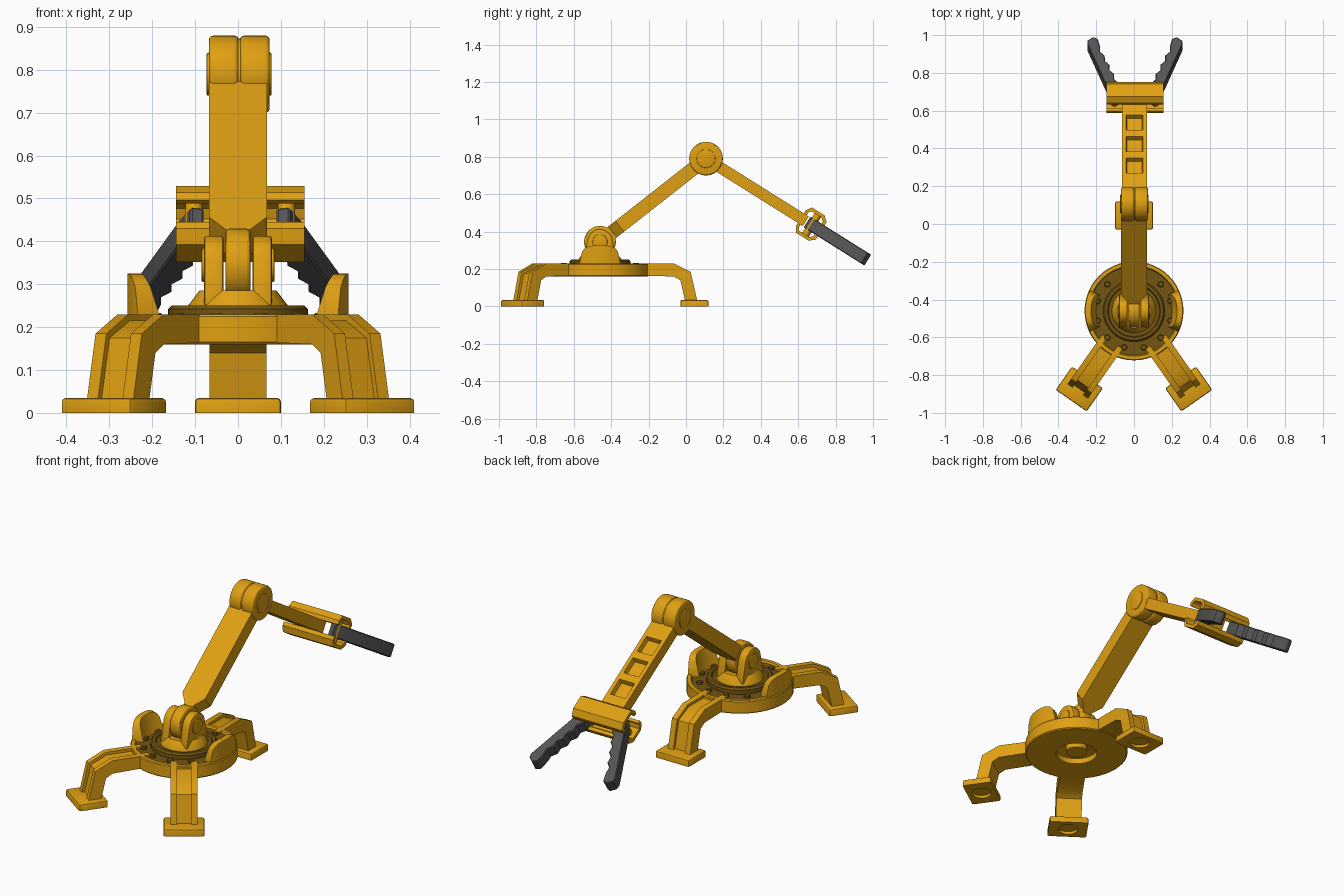
import bpy, bmesh, math
from mathutils import Matrix, Vector

if "Cube" in bpy.data.objects:
    bpy.data.objects.remove(bpy.data.objects["Cube"])


def material(name, rgb):
    m = bpy.data.materials.new(name)
    m.diffuse_color = (*rgb, 1)
    m.use_nodes = True
    m.node_tree.nodes["Principled BSDF"].inputs["Base Color"].default_value = m.diffuse_color
    return m


ORANGE = material("orange paint", (0.74, 0.35, 0.006))
BROWN = material("dark bearing brown", (0.17, 0.09, 0.006))
GREY = material("dark grey rubber", (0.09, 0.09, 0.09))

T = Matrix.Translation
# turns a prism extruded along x with (y, z) profile into one extruded along z with (x, y) profile
FLAT = Matrix(((0, 1, 0, 0), (0, 0, 1, 0), (1, 0, 0, 0), (0, 0, 0, 1)))


def finish(name, bm, mat, matrix=Matrix(), bevel=0.0, segs=2):
    bmesh.ops.recalc_face_normals(bm, faces=bm.faces)
    if bevel:
        edges = [e for e in bm.edges if e.calc_face_angle(0) > math.radians(50)]
        bmesh.ops.bevel(bm, geom=edges, offset=bevel, segments=segs, profile=0.5, affect='EDGES')
    bm.transform(matrix)
    bmesh.ops.recalc_face_normals(bm, faces=bm.faces)
    me = bpy.data.meshes.new(name)
    bm.to_mesh(me)
    bm.free()
    for p in me.polygons:
        p.use_smooth = True
    me.set_sharp_from_angle(angle=math.radians(30))
    me.materials.append(mat)
    ob = bpy.data.objects.new(name, me)
    bpy.context.collection.objects.link(ob)
    return ob


def prism_bm(pts, x0, x1):
    bm = bmesh.new()
    f = bm.faces.new([bm.verts.new((x0, y, z)) for y, z in pts])
    ext = bmesh.ops.extrude_face_region(bm, geom=[f])["geom"]
    verts = [v for v in ext if isinstance(v, bmesh.types.BMVert)]
    bmesh.ops.translate(bm, vec=(x1 - x0, 0, 0), verts=verts)
    bmesh.ops.recalc_face_normals(bm, faces=bm.faces)
    return bm


def prism(name, pts, x0, x1, mat, matrix=Matrix(), bevel=0.0, segs=2):
    return finish(name, prism_bm(pts, x0, x1), mat, matrix, bevel, segs)


def arc(r, a0, a1, n, cy=0, cz=0):
    return [(cy + r * math.cos(math.radians(a0 + (a1 - a0) * i / n)),
             cz + r * math.sin(math.radians(a0 + (a1 - a0) * i / n))) for i in range(n + 1)]


def circle(r, n=40):
    return arc(r, 0, 360, n)[:-1]


def rect(u0, u1, v0, v1):
    return [(u0, v0), (u1, v0), (u1, v1), (u0, v1)]


def lathe(name, profile, mat, matrix, n=48):
    bm = bmesh.new()
    vs = [bm.verts.new((r, 0, z)) for r, z in profile]
    edges = [bm.edges.new(p) for p in zip(vs, vs[1:])]
    bmesh.ops.spin(bm, geom=vs + edges, axis=(0, 0, 1), cent=(0, 0, 0),
                   angle=2 * math.pi, steps=n, use_merge=True)
    bmesh.ops.remove_doubles(bm, verts=bm.verts, dist=1e-5)
    return finish(name, bm, mat, matrix)


BASE = T((0, -0.46, 0))

# base disc with a dark recessed floor and a hollow underside
disc = lathe("base_disc", [(0, .22), (.235, .22), (.24, .23), (.258, .23), (.262, .225), (.262, .165),
                           (.257, .16), (.105, .16), (.105, .19), (.055, .2), (.055, .168), (0, .168)],
             ORANGE, BASE)
disc.data.materials.append(BROWN)
for p in disc.data.polygons:
    c = p.center - Vector((0, -.46, 0))
    if p.normal.z > .9 and c.xy.length < .234:
        p.material_index = 1

# turntable bearing and its ring of bolts
lathe("turntable_bearing", [(.163, .215), (.163, .242), (.155, .25), (.14, .25), (.135, .24), (0, .24)],
      BROWN, BASE)
for i in range(12):
    a = math.radians(30 * i + 15)
    prism(f"bolt_{i}", circle(.016, 12), .215, .233, BROWN,
          BASE @ T((.2 * math.cos(a), .2 * math.sin(a), 0)) @ FLAT, .003, 1)

# three legs: a sunken core between two ribs, standing on a foot pad
rib = [(.2, .165), (.395, .16), (.43, .14), (.455, .03), (.52, .03), (.485, .185), (.395, .23), (.2, .23)]
core = rib[:4] + [(.505, .03), (.472, .175), (.39, .215), (.2, .215)]
for label, deg in (("back", 0), ("front_right", -145), ("front_left", 145)):
    M = BASE @ Matrix.Rotation(math.radians(deg), 4, 'Z')
    prism(f"{label}_leg_core", core, -.04, .04, ORANGE, M)
    for s in (-1, 1):
        prism(f"{label}_leg_rib", rib, s * .035, s * .066, ORANGE, M)
    bm = prism_bm(rect(-.1, .1, .43, .58), 0, .035)
    bm.transform(FLAT)
    top = [e for e in bm.edges if min(v.co.z for v in e.verts) > -1 and
           (all(v.co.z > .03 for v in e.verts) or e.verts[0].co.z != e.verts[1].co.z)]
    bmesh.ops.bevel(bm, geom=top, offset=.009, segments=2, profile=.5, affect='EDGES')
    # round socket under the pad
    under = min(bm.faces, key=lambda f: f.calc_center_median().z)
    bmesh.ops.delete(bm, geom=[under], context='FACES_ONLY')
    ring = [bm.verts.new((x, .505 + y, 0)) for x, y in circle(.05, 24)]
    loop = [bm.edges.new((ring[i - 1], ring[i])) for i in range(24)]
    border = [e for e in bm.edges if e.is_boundary and e not in loop]
    bmesh.ops.triangle_fill(bm, use_beauty=True, edges=border + loop)
    for f in [f for f in bm.faces if all(v in ring for v in f.verts)]:
        bm.faces.remove(f)
    roof = [bm.verts.new((v.co.x, v.co.y, .015)) for v in ring]
    for i in range(24):
        bm.faces.new((ring[i - 1], ring[i], roof[i], roof[i - 1]))
    bm.faces.new(roof)
    finish(f"{label}_foot", bm, ORANGE, M)

# curved guard fins on the left and right of the rim
for label, deg in (("right", 0), ("left", 180)):
    bm = bmesh.new()
    rows = []
    N = 16
    for i in range(N + 1):
        t = -1 + 2 * i / N
        h = .092 * math.sqrt(max(0, 1 - t ** 4)) + .003
        a = math.radians(deg + 25 * t)
        sec = ((.2, .218), (.258, .218), (.258, .23 + h), (.258 - .055 + .025 * h / .095, .23 + h))
        rows.append([bm.verts.new((r * math.cos(a), r * math.sin(a), z)) for r, z in sec])
    for A, B in zip(rows, rows[1:]):
        for k in range(4):
            bm.faces.new((A[k], A[k - 1], B[k - 1], B[k]))
    bm.faces.new(rows[0])
    bm.faces.new(rows[-1])
    finish(f"{label}_guard_fin", bm, ORANGE, BASE)

# shoulder: flared foot, two cheeks and axle caps
SHOULDER, ELBOW, HAND = Vector((0, -.46, .345)), Vector((0, .107, .79)), Vector((.005, .668, .438))
lathe("shoulder_flare", [(.118, .235), (.115, .252), (.09, .285), (0, .285)], ORANGE, BASE)
cheek = [(-.09, -.095), (.09, -.095)] + arc(.068, 15, 165, 16)
for s in (-1, 1):
    prism("shoulder_cheek", cheek, s * .034, s * .079, ORANGE, T(SHOULDER), .006)
    prism("shoulder_axle_cap", circle(.04, 32), s * .07, s * .085, ORANGE, T(SHOULDER), .004)


def aim(a, b):
    return T(a) @ Matrix.Rotation(math.atan2(b.z - a.z, b.y - a.y), 4, 'X')


# lower arm with a narrow tongue in the fork
LOWER = aim(SHOULDER, ELBOW)
half = [(.027, .02), (.027, .085), (.068, .135), (.068, .67)]
prism("lower_arm", half + [(-x, y) for x, y in reversed(half)], -.037, .037, ORANGE, LOWER @ FLAT)
prism("shoulder_tongue", circle(.085), -.029, .029, ORANGE, T(SHOULDER), .01, 3)

# elbow: two drum halves with side caps
prism("elbow_drum_left", circle(.09), -.068, .001, ORANGE, T(ELBOW), .01, 3)
prism("elbow_drum_right", circle(.09), .005, .074, ORANGE, T(ELBOW), .01, 3)
prism("elbow_pin", circle(.083), -.02, .02, ORANGE, T(ELBOW))
prism("elbow_caps", circle(.05, 32), -.073, .078, ORANGE, T(ELBOW), .003)

# forearm with three pockets along its top
FORE = aim(ELBOW, HAND)
cuts = [.1525 + .135 * i for i in range(4)]
bm = prism_bm([(.05, -.03), (.63, -.03), (.63, .03)] + [(c, .03) for c in reversed(cuts)] + [(.05, .03)],
              -.063, .068)
pockets = [f for f in bm.faces if f.normal.z > .9 and .16 < f.calc_center_median().y < .55]
bmesh.ops.inset_individual(bm, faces=pockets, thickness=.029)
bmesh.ops.inset_individual(bm, faces=pockets, thickness=.008, depth=-.025)
finish("forearm", bm, ORANGE, FORE)

# hand: upper and lower shells clamping the fingers
GRIP = FORE @ T((.005, (HAND - ELBOW).yz.length, 0))
shell = [(-.062, .03), (-.064, .05), (-.043, .08), (.035, .08), (.065, .055), (.065, .032),
         (.046, .032), (.046, .046), (.027, .062), (-.035, .062), (-.046, .045), (-.046, .03)]
for label, s in (("upper", 1), ("lower", -1)):
    prism(f"hand_{label}_shell", [(y, s * z) for y, z in shell], -.15, .15, ORANGE, GRIP)

# fingers with serrated inner edges, on hinge pins
teeth = []
for i in range(9):
    t = i / 8
    d = .007 if i % 2 else -.005
    teeth.append((.19 - .1 * t + d, .3 - .23 * t - d * .4))
finger = [(.085, -.02), (.115, -.025), (.142, .03), (.252, .315), (.25, .338), (.222, .36), (.197, .35)] + teeth
for label, s in (("right", 1), ("left", -1)):
    prism(f"{label}_finger", [(s * x, y) for x, y in finger], -.034, .034, GREY, GRIP @ FLAT, .004, 1)
    prism(f"{label}_finger_pin", circle(.02, 20), -.065, .065, ORANGE, GRIP @ T((s * .108, .005, 0)) @ FLAT)
